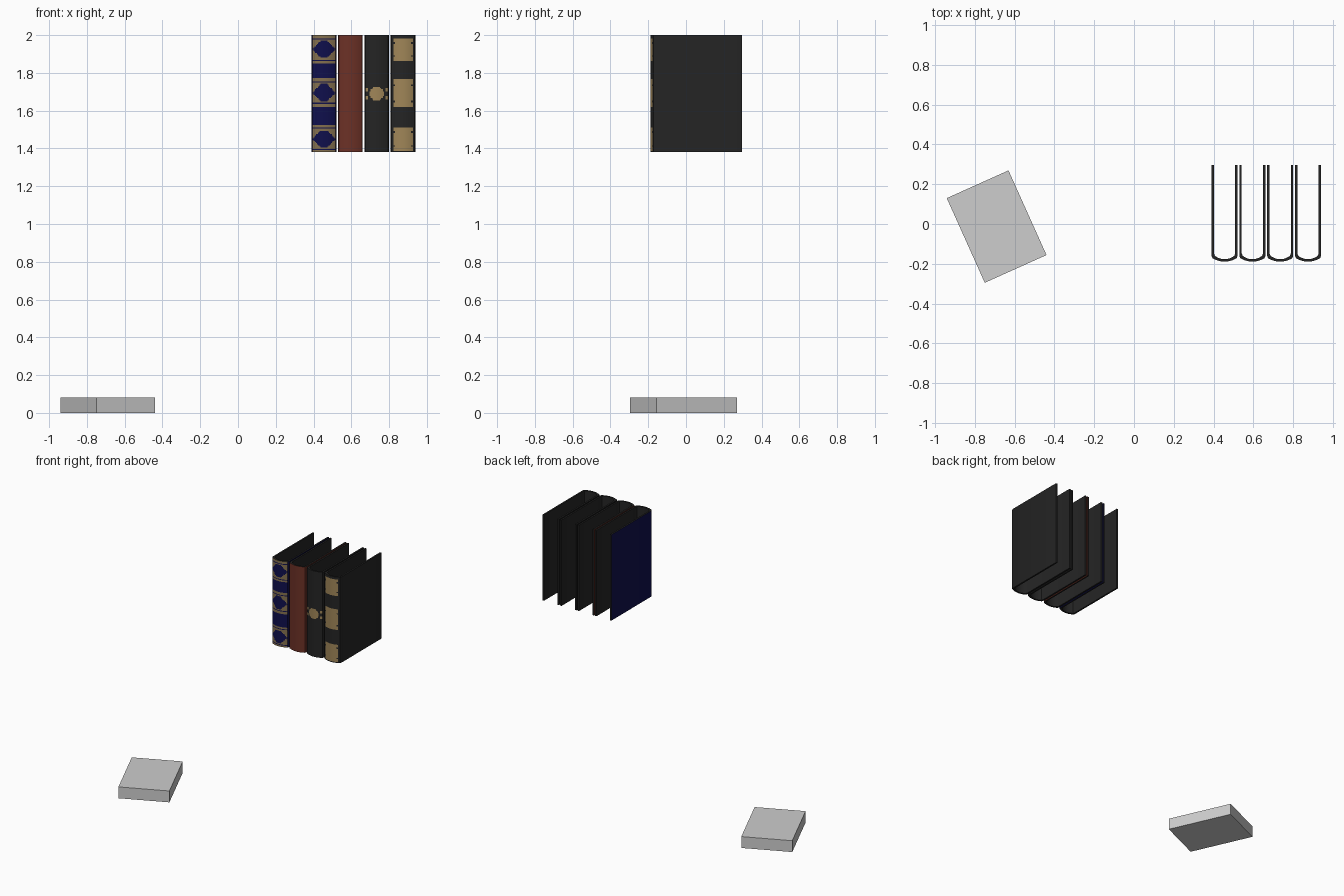
import bpy, bmesh, math

if "Cube" in bpy.data.objects:
    bpy.data.objects.remove(bpy.data.objects["Cube"])


def material(name, rgb, alpha=1.0):
    lin = [((c / 255 + 0.055) / 1.055) ** 2.4 if c > 10 else c / 255 / 12.92 for c in rgb]
    m = bpy.data.materials.new(name)
    m.diffuse_color = (*lin, alpha)
    m.use_nodes = True
    m.node_tree.nodes["Principled BSDF"].inputs["Base Color"].default_value = m.diffuse_color
    return m


NAVY = material("navy leather", (15, 15, 76))
RED = material("red leather", (108, 49, 38))
BLACK = material("charcoal leather", (36, 36, 36))
GOLD = material("gold leaf", (160, 134, 88))
WORN = material("worn gold", (132, 112, 78))
GREY = material("plain grey", (205, 205, 205), 0.8)

W, T = 0.131, 0.012                 # book width and board thickness
Z0, Z1, ROWS, COLS = 1.38, 2.0, 104, 26
BACK, SHOULDER, BULGE = 0.296, -0.172, 0.017


# Spine ornament rules: True where the gilding lies (x from spine centre)
def panels_with_diamonds(x, z):
    for c, h in ((1.45, 0.072), (1.695, 0.076), (1.925, 0.076)):
        d = abs(z - c)
        if d < h:
            if abs(x) / 0.062 + d / 0.062 < 1.0 and d < 0.046:
                return False
            return not 0.054 < d < 0.060
    return False


def plain(x, z):
    return False


def small_emblem(x, z):
    d = abs(z - 1.69)
    if abs(x) > 0.048:
        return 0.012 < d < 0.032 and abs(x) < 0.06
    return math.hypot(x, d) < 0.037


def three_patches(x, z):
    for c, h in ((1.45, 0.064), (1.692, 0.074), (1.925, 0.06)):
        d = abs(z - c)
        if d < h:
            waist = 0.04 if 0.5 * h < d < 0.65 * h else 0.049
            return abs(x) < waist
    return False


def outline(half, back, shoulder):
    """U-shaped section: left board, rounded spine, right board."""
    pts = [(-half, back), (-half, shoulder + 0.012)]
    for i in range(COLS + 1):
        u = -1 + 2 * i / COLS
        pts.append((u * (half - 0.005), shoulder - BULGE * (1 - u * u)))
    return pts + [(half, shoulder + 0.012), (half, back)]


def book(name, cx, leather, gilt, rule):
    bm = bmesh.new()
    outer = outline(W / 2, BACK, SHOULDER)
    inner = outline(W / 2 - T, BACK, SHOULDER + T)
    loop = outer + inner[::-1]
    n, no = len(loop), len(outer)
    grid = [[bm.verts.new((x, y, Z0 + (Z1 - Z0) * r / ROWS)) for x, y in loop]
            for r in range(ROWS + 1)]
    # walls, coloured outside by leather and gilding, inside dark
    for r in range(ROWS):
        for i in range(n):
            j = (i + 1) % n
            f = bm.faces.new((grid[r][i], grid[r][j], grid[r + 1][j], grid[r + 1][i]))
            c = f.calc_center_median()
            if i < no - 1:
                spine = 2 <= i < 2 + COLS
                f.material_index = 1 if spine and rule(c.x, c.z) else 0
            else:
                f.material_index = 2
            f.smooth = True
    # top and bottom rims
    for row in (grid[0], grid[-1]):
        for i in range(no - 1):
            f = bm.faces.new((row[i], row[i + 1], row[n - 2 - i], row[n - 1 - i]))
            f.material_index = 2
    bmesh.ops.recalc_face_normals(bm, faces=bm.faces)
    me = bpy.data.meshes.new(name)
    bm.to_mesh(me)
    bm.free()
    for m in (leather, gilt, BLACK):
        me.materials.append(m)
    ob = bpy.data.objects.new(name, me)
    ob.location.x = cx
    bpy.context.collection.objects.link(ob)
    bpy.ops.object.select_all(action='DESELECT')
    ob.select_set(True)
    bpy.context.view_layer.objects.active = ob
    bpy.ops.object.shade_smooth_by_angle(angle=math.radians(30))


# Row of four hollow book covers
specs = [("navy_book_cover", NAVY, WORN, panels_with_diamonds),
         ("red_book_cover", RED, GOLD, plain),
         ("emblem_book_cover", BLACK, GOLD, small_emblem),
         ("patched_book_cover", BLACK, GOLD, three_patches)]
for k, (name, leather, gilt, rule) in enumerate(specs):
    book(name, 0.455 + 0.1397 * k, leather, gilt, rule)

# Plain closed book lying below, turned on the ground
bpy.ops.mesh.primitive_cube_add(size=1, location=(-0.69, -0.013, 0.041),
                                rotation=(0, 0, math.radians(24.2)))
slab = bpy.context.object
slab.name = "lying_book"
slab.scale = (0.34, 0.466, 0.082)
slab.data.materials.append(GREY)
